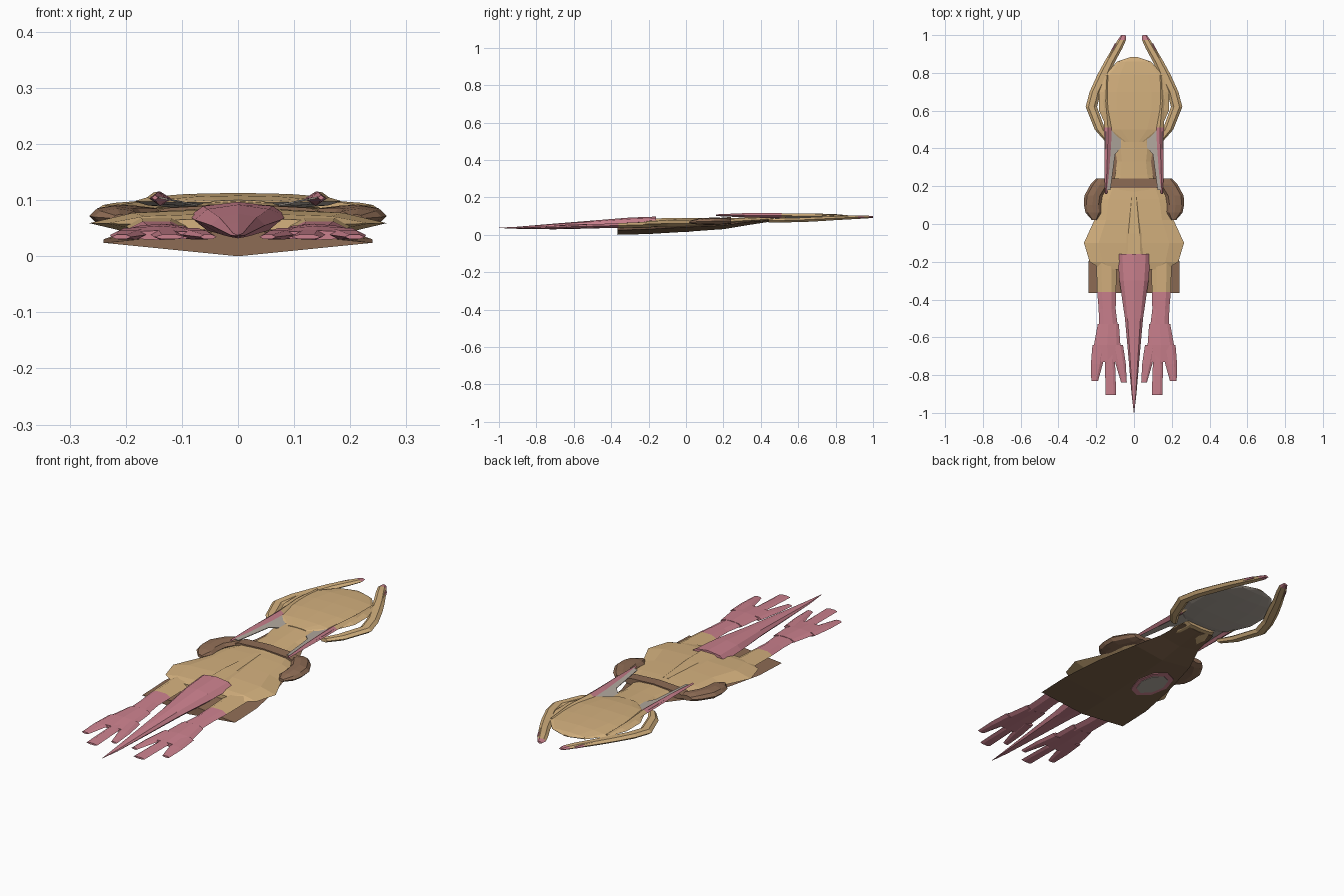
import bpy, bmesh, math


def material(name, rgb):
    m = bpy.data.materials.new(name)
    m.diffuse_color = (*rgb, 1)
    return m


TAN = material("tan_fur", (0.66, 0.44, 0.21))
PINK = material("pink_skin", (0.60, 0.22, 0.27))
BROWN = material("brown_cloth", (0.27, 0.15, 0.09))
DARK = material("dark_brown_back", (0.20, 0.12, 0.065))
GREY = material("warm_grey", (0.44, 0.39, 0.34))


def finish(name, bm, mats, rule=None):
    bmesh.ops.recalc_face_normals(bm, faces=bm.faces)
    bm.normal_update()
    if rule:
        for f in bm.faces:
            f.material_index = rule(f)
    me = bpy.data.meshes.new(name)
    bm.to_mesh(me)
    bm.free()
    for m in mats:
        me.materials.append(m)
    ob = bpy.data.objects.new(name, me)
    bpy.context.collection.objects.link(ob)
    return ob


def loft(name, stations, mats, sides=8, both=False, rule=None):
    """Stations along y: (y, centre x, half width, z low, z high)."""
    bm = bmesh.new()
    for s in ((1, -1) if both else (1,)):
        rings = []
        for y, cx, hw, lo, hi in stations:
            ring = []
            for i in range(sides):
                a = 2 * math.pi * i / sides
                ring.append(bm.verts.new((s * (cx + hw * math.cos(a)), y,
                                          (lo + hi) / 2 + (hi - lo) / 2 * math.sin(a))))
            rings.append(ring)
        for r, q in zip(rings, rings[1:]):
            for i in range(sides):
                j = (i + 1) % sides
                bm.faces.new((r[i], r[j], q[j], q[i]))
        bm.faces.new(rings[0])
        bm.faces.new(rings[-1])
    return finish(name, bm, mats, rule)


def plate(name, outline, height, thick, mats, both=True, rule=None):
    """Thin plate from an (x, y) outline, z given by height(x, y)."""
    bm = bmesh.new()
    for s in ((1, -1) if both else (1,)):
        lo = [bm.verts.new((s * x, y, height(x, y))) for x, y in outline]
        hi = [bm.verts.new((s * x, y, height(x, y) + thick)) for x, y in outline]
        bm.faces.new(lo)
        bm.faces.new(hi)
        for i in range(len(lo)):
            j = (i + 1) % len(lo)
            bm.faces.new((lo[i], lo[j], hi[j], hi[i]))
    return finish(name, bm, mats, rule)


# Cloth back panel: shallow keel, dark underneath
loft("back_panel", [(-0.365, 0, 0.24, 0.0, 0.048), (-0.2, 0, 0.24, 0.004, 0.056),
                    (0.0, 0, 0.21, 0.016, 0.066), (0.2, 0, 0.16, 0.03, 0.07),
                    (0.32, 0, 0.11, 0.05, 0.085), (0.45, 0, 0.09, 0.07, 0.09)],
     [DARK, BROWN], 4, rule=lambda f: int(f.normal.z > 0.02 or abs(f.normal.y) > 0.8))

# Round belly
loft("belly", [(-0.24, 0, 0.17, 0.045, 0.068), (-0.2, 0, 0.235, 0.04, 0.077),
               (-0.1, 0, 0.265, 0.033, 0.085), (0.02, 0, 0.21, 0.032, 0.088),
               (0.13, 0, 0.19, 0.038, 0.088), (0.21, 0, 0.15, 0.045, 0.086)], [TAN])
# Upper torso and neck
loft("torso", [(0.17, 0, 0.12, 0.05, 0.087), (0.26, 0, 0.1, 0.055, 0.09),
               (0.33, 0, 0.09, 0.06, 0.093), (0.40, 0, 0.1, 0.065, 0.096),
               (0.47, 0, 0.08, 0.075, 0.1)], [TAN])
# Cloth hem across the chest and the bundles at its ends
loft("chest_band", [(0.19, 0, 0.18, 0.046, 0.093), (0.24, 0, 0.17, 0.05, 0.094)], [BROWN])
loft("side_bundle", [(0.02, 0.21, 0.012, 0.06, 0.075), (0.06, 0.215, 0.042, 0.055, 0.085),
                     (0.10, 0.22, 0.045, 0.053, 0.09), (0.15, 0.215, 0.048, 0.053, 0.092),
                     (0.21, 0.18, 0.05, 0.056, 0.09), (0.24, 0.17, 0.03, 0.062, 0.085)],
     [BROWN], both=True)

# Head: tan dome above, grey underside
loft("head", [(0.435, 0, 0.05, 0.092, 0.1), (0.5, 0, 0.14, 0.086, 0.108),
              (0.6, 0, 0.185, 0.083, 0.113), (0.7, 0, 0.185, 0.083, 0.113),
              (0.79, 0, 0.15, 0.084, 0.111), (0.86, 0, 0.09, 0.088, 0.105),
              (0.885, 0, 0.015, 0.094, 0.099)],
     [TAN, GREY], 12, rule=lambda f: int(f.normal.z < -0.02))

# Raised arms with pink finger tips
loft("arm", [(0.44, 0.135, 0.02, 0.065, 0.085), (0.5, 0.18, 0.028, 0.064, 0.09),
             (0.62, 0.226, 0.03, 0.066, 0.093), (0.70, 0.205, 0.03, 0.07, 0.097),
             (0.79, 0.162, 0.032, 0.076, 0.1), (0.86, 0.128, 0.028, 0.08, 0.103),
             (0.93, 0.088, 0.026, 0.084, 0.104), (0.975, 0.064, 0.022, 0.087, 0.103),
             (1.0, 0.056, 0.012, 0.09, 0.1)],
     [TAN, PINK], 6, True, lambda f: int(f.calc_center_median().y > 0.977))
loft("thumb", [(0.84, 0.145, 0.018, 0.084, 0.1), (0.92, 0.107, 0.014, 0.087, 0.101),
               (0.955, 0.094, 0.008, 0.09, 0.099)],
     [TAN, PINK], 6, True, lambda f: int(f.calc_center_median().y > 0.93))

# Grey inner flaps below the head, edged with a pink strip
plate("ear_flap", [(0.04, 0.435), (0.1, 0.37), (0.125, 0.18), (0.15, 0.18),
                   (0.15, 0.49), (0.11, 0.5)],
      lambda x, y: 0.075 + 0.2 * x, 0.003, [GREY])
loft("ear_edge", [(0.16, 0.148, 0.006, 0.1, 0.109), (0.3, 0.143, 0.013, 0.094, 0.115),
                  (0.42, 0.139, 0.018, 0.09, 0.115), (0.51, 0.138, 0.02, 0.09, 0.115),
                  (0.65, 0.15, 0.012, 0.096, 0.114), (0.79, 0.143, 0.005, 0.1, 0.108)],
     [PINK, TAN], 4, True, lambda f: int(f.calc_center_median().y > 0.51))

# Tail with a tan root ridge
loft("tail_root", [(-0.2, 0, 0.07, 0.04, 0.09), (-0.05, 0, 0.06, 0.05, 0.093),
                   (0.15, 0, 0.025, 0.06, 0.09)], [TAN], 6)
loft("tail", [(-0.16, 0, 0.088, 0.045, 0.097), (-0.3, 0, 0.077, 0.038, 0.092),
              (-0.5, 0, 0.048, 0.034, 0.076), (-0.7, 0, 0.03, 0.032, 0.06),
              (-0.9, 0, 0.013, 0.032, 0.043), (-1.0, 0, 0.001, 0.036, 0.038)], [PINK])

# Legs: tan thighs, pink shins
loft("leg", [(-0.18, 0.145, 0.055, 0.038, 0.072), (-0.36, 0.145, 0.05, 0.035, 0.064),
             (-0.45, 0.142, 0.045, 0.034, 0.06), (-0.55, 0.135, 0.05, 0.032, 0.056)],
     [TAN, PINK], 6, True, lambda f: int(f.calc_center_median().y < -0.37))
# Broad three-toed feet
loft("foot", [(-0.53, 0.136, 0.056, 0.033, 0.058), (-0.64, 0.142, 0.07, 0.03, 0.054),
              (-0.73, 0.14, 0.075, 0.029, 0.046)], [PINK], both=True)
for name, x0, x1, y1, w0, w1 in (("outer_toe", 0.185, 0.208, -0.83, 0.035, 0.018),
                                 ("middle_toe", 0.132, 0.122, -0.905, 0.03, 0.028),
                                 ("inner_toe", 0.088, 0.053, -0.84, 0.03, 0.015)):
    loft(name, [(-0.64, x0, w0, 0.031, 0.052), (-0.74, (x0 + x1) / 2, w0 * 0.9, 0.029, 0.047),
                (y1, x1, w1, 0.03, 0.039)], [PINK], 6, True)

# Plain patch under one side of the back panel, pink rim around grey
keel = lambda x, y: 0.016 + 0.07 * y + 0.119 * abs(x)
patch = lambda r: [(-0.1 + 0.085 * r * math.cos(i * math.pi / 4),
                    0.01 + 0.11 * r * math.sin(i * math.pi / 4)) for i in range(8)]
plate("patch_rim", patch(1.0), lambda x, y: keel(x, y) - 0.003, 0.005, [PINK], False)
plate("patch_centre", patch(0.75), lambda x, y: keel(x, y) - 0.005, 0.005, [GREY], False)
